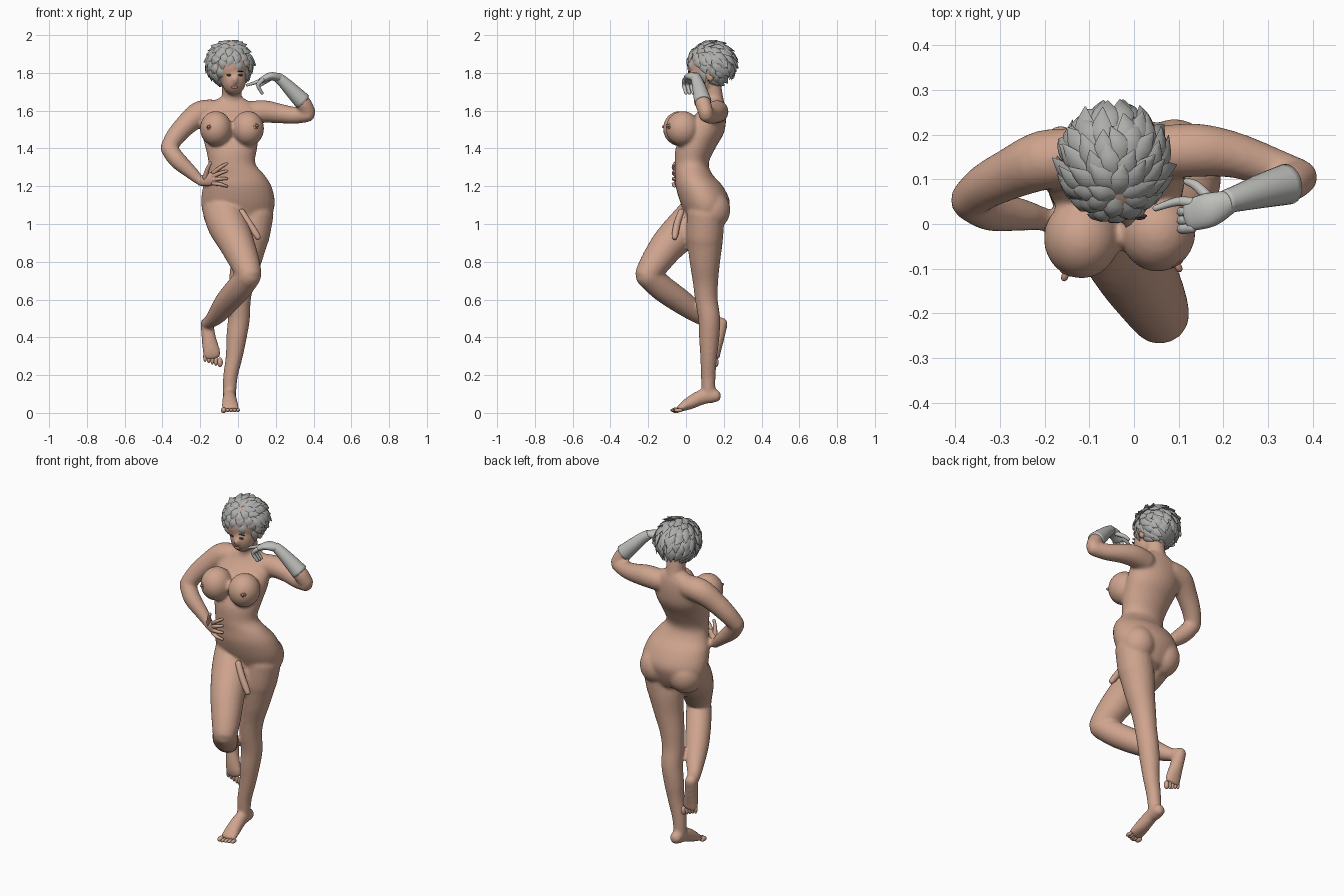
import bpy, bmesh, math, random
from mathutils import Vector, Matrix

random.seed(4)

def material(name, r, g, b):
    m = bpy.data.materials.new(name)
    m.diffuse_color = (r, g, b, 1)
    return m

SKIN = material("skin", .62, .37, .27)
HAIR = material("hair grey", .42, .42, .41)
GLOVE = material("glove grey", .52, .52, .50)
AREOLA = material("areola brown", .43, .23, .16)
LIP = material("lip pink", .48, .20, .17)
DARK = material("eye dark", .05, .04, .04)

def catmull(rows, n):
    """Smoothly subdivide rows of (x, y, z, a, b)."""
    p = [rows[0]] + list(rows) + [rows[-1]]
    out = []
    for i in range(1, len(p) - 2):
        for k in range(n):
            t = k / n
            out.append([.5 * (2*b + (c-a)*t + (2*a-5*b+4*c-d)*t*t + (3*b-a-3*c+d)*t**3)
                        for a, b, c, d in zip(p[i-1], p[i], p[i+1], p[i+2])])
    return out + [list(rows[-1])]

def loft(bm, rows, ref=(1, 0, 0), n=4, seg=20, flat=False, cap=.9):
    """Elliptical tube along rows of (x,y,z,a[,b]) with rounded ends."""
    rows = catmull([list(r) + [r[3]] * (5 - len(r)) for r in rows], n)
    ref, rings = Vector(ref), []
    pts = [Vector(r[:3]) for r in rows]
    m = len(rows)
    for i, r in enumerate(rows):
        t = (pts[min(i+1, m-1)] - pts[max(i-1, 0)]).normalized()
        if flat:
            t = Vector((0, 0, 1 if pts[-1].z > pts[0].z else -1))
        u = (ref - t * ref.dot(t)).normalized()
        v = t.cross(u)
        steps = [(0, 1)]
        arc = [(math.sin(q), math.cos(q)) for q in (.5, 1.0, 1.4)]
        if cap and i == 0:
            steps = [(-s, c) for s, c in reversed(arc)] + steps
        if cap and i == m - 1:
            steps = steps + arc
        for s, c in steps:
            o = pts[i] + t * s * cap * min(r[3], r[4])
            rings.append([bm.verts.new(o + u * r[3] * c * math.cos(2*math.pi*k/seg)
                                       + v * r[4] * c * math.sin(2*math.pi*k/seg)) for k in range(seg)])
    for A, B in zip(rings, rings[1:]):
        for k in range(seg):
            bm.faces.new((A[k], A[(k+1) % seg], B[(k+1) % seg], B[k]))
    bm.faces.new(rings[0][::-1])
    bm.faces.new(rings[-1])

def ball(bm, c, r, axis=None, seg=24):
    """Ellipsoid; its local z can be aimed along axis."""
    rot = Vector(axis).to_track_quat('Z', 'Y').to_matrix().to_4x4() if axis else Matrix()
    bmesh.ops.create_uvsphere(bm, u_segments=seg, v_segments=seg * 2 // 3, radius=1,
                              matrix=Matrix.Translation(c) @ rot @ Matrix.Diagonal((*r, 1)))

def finish(bm, name, mat):
    bmesh.ops.recalc_face_normals(bm, faces=bm.faces)
    for f in bm.faces:
        f.smooth = True
    me = bpy.data.meshes.new(name)
    bm.to_mesh(me)
    bm.free()
    ob = bpy.data.objects.new(name, me)
    me.materials.append(mat)
    bpy.context.collection.objects.link(ob)
    return ob

# ---- body: overlapping volumes fused into one smooth skin
bm = bmesh.new()
loft(bm, [(.01, .105, .99, .14, .085), (0, .108, 1.05, .182, .11), (0, .1, 1.12, .195, .132),
          (-.004, .07, 1.2, .181, .125), (-.012, .042, 1.26, .152, .1), (-.032, .03, 1.32, .124, .09),
          (-.035, .05, 1.4, .136, .105), (-.04, .09, 1.48, .152, .11), (-.045, .117, 1.55, .16, .095),
          (-.045, .145, 1.615, .15, .065), (-.035, .15, 1.66, .075, .048)], seg=32, flat=True, cap=.3)
loft(bm, [(-.035, .15, 1.6, .062), (-.033, .145, 1.67, .052), (-.033, .125, 1.78, .054)])
# head, jaw, nose, ears
ball(bm, (-.04, .115, 1.84), (.1, .11, .115))
ball(bm, (-.022, .078, 1.768), (.067, .072, .086))
ball(bm, (-.014, .004, 1.762), (.011, .014, .02))
for ex, ax in ((.055, 1), (-.125, -1)):
    ball(bm, (ex, .13, 1.785), (.012, .022, .035))
# breasts and buttocks
BREASTS = [((-.117, -.032, 1.505), (-.4, -.91, .1)), ((.053, -.017, 1.505), (.5, -.86, .16))]
for c, d in BREASTS:
    ball(bm, c, (.085, .09, .093))
ball(bm, (.09, .135, 1.075), (.095, .1, .105))
ball(bm, (-.09, .125, 1.06), (.095, .1, .105))
# standing leg
loft(bm, [(.09, .105, 1.06, .1), (.072, .1, .95, .098), (.06, .1, .9, .094), (.042, .1, .8, .081),
          (.02, .103, .7, .068), (.008, .108, .6, .06), (.005, .123, .5, .058), (-.008, .123, .4, .054),
          (-.02, .12, .3, .045), (-.039, .118, .2, .039), (-.045, .12, .12, .036), (-.045, .13, .08, .033)])
loft(bm, [(-.043, .155, .09, .034, .034), (-.045, .09, .085, .035, .04), (-.043, .02, .052, .042, .034),
          (-.04, -.03, .025, .046, .02)])
# raised leg, bent at the knee
loft(bm, [(-.085, .1, 1.09, .107), (-.055, .02, 1.0, .108), (-.008, -.085, .9, .094),
          (.035, -.16, .8, .08), (.058, -.203, .735, .068)])
loft(bm, [(.058, -.203, .73, .067), (.005, -.125, .66, .069), (-.06, -.02, .585, .064),
          (-.11, .07, .52, .05), (-.145, .13, .485, .037), (-.16, .165, .475, .035)], ref=(0, 0, 1))
loft(bm, [(-.165, .185, .475, .034, .036), (-.155, .17, .4, .038, .034), (-.142, .16, .33, .046, .026),
          (-.137, .16, .3, .046, .02)])
# hand-on-hip arm
loft(bm, [(-.12, .15, 1.595, .064), (-.2, .143, 1.585, .067), (-.27, .115, 1.53, .058),
          (-.33, .085, 1.465, .051), (-.367, .055, 1.405, .044)], ref=(0, 1, 0))
loft(bm, [(-.367, .052, 1.4, .044), (-.32, .03, 1.338, .046), (-.25, .02, 1.275, .036),
          (-.2, .01, 1.23, .026), (-.175, -.005, 1.228, .025)], ref=(0, 1, 0))
# raised arm
loft(bm, [(.06, .16, 1.59, .06), (.14, .165, 1.595, .06), (.22, .155, 1.585, .052),
          (.3, .13, 1.575, .045), (.37, .105, 1.58, .04)], ref=(0, 1, 0))
loft(bm, [(.373, .105, 1.59, .039), (.345, .09, 1.64, .042), (.3, .077, 1.69, .034)], ref=(0, 1, 0))
body = finish(bm, "body", SKIN)
rm = body.modifiers.new("fuse", 'REMESH')
rm.mode, rm.voxel_size, rm.use_smooth_shade = 'VOXEL', .009, True
sm = body.modifiers.new("soften", 'SMOOTH')
sm.factor, sm.iterations = .5, 5

# ---- toes of both feet
bm = bmesh.new()
for i in range(5):
    r = .015 if i == 0 else .0105
    ball(bm, (-.072 + .018 * i - (.004 if i == 0 else 0), -.058 + .006 * abs(i - 1), .014), (r, .024, r), seg=12)
    ball(bm, (-.098 - .019 * i + (.003 if i == 0 else 0), .158, .268 + .007 * i), (r, r, .026), seg=12)
finish(bm, "toes", SKIN)

# ---- hand on hip
bm = bmesh.new()
loft(bm, [(-.2, .01, 1.228, .026, .024), (-.16, -.02, 1.235, .034, .018), (-.12, -.05, 1.245, .034, .013)],
     ref=(0, 0, 1))
for i in range(4):
    z = 1.272 - .019 * i
    tip = 1.32 - .04 * i
    loft(bm, [(-.13, -.048, z, .011), (-.095, -.066, (z + tip) / 2 + .003, .01), (-.06, -.06, tip, .007)],
         ref=(0, 0, 1), seg=10)
loft(bm, [(-.175, -.02, 1.245, .014), (-.162, -.04, 1.29, .011), (-.145, -.055, 1.325, .008)], seg=10)
finish(bm, "hip_hand", SKIN)

# ---- gloved forearm and hand
bm = bmesh.new()
loft(bm, [(.343, .089, 1.648, .046), (.29, .075, 1.702, .039), (.24, .06, 1.752, .031),
          (.205, .05, 1.78, .026)], ref=(0, 1, 0), cap=.1)
loft(bm, [(.215, .05, 1.775, .026, .023), (.17, .032, 1.782, .038, .021), (.125, .02, 1.76, .036, .016)],
     ref=(0, 1, 0))
for i in range(3):
    y = -.008 + .019 * i
    loft(bm, [(.13, y, 1.763, .012), (.106, y - .003, 1.735, .011), (.128, y + .008, 1.692, .008)],
         ref=(0, 1, 0), seg=10)
loft(bm, [(.13, .048, 1.765, .012), (.095, .05, 1.75, .01), (.048, .035, 1.735, .007)], ref=(0, 1, 0), seg=10)
loft(bm, [(.17, .055, 1.77, .013), (.14, .085, 1.75, .011), (.118, .095, 1.735, .008)], ref=(0, 0, 1), seg=10)
finish(bm, "gloved_hand", GLOVE)

# ---- chest and groin details
bm = bmesh.new()
for c, d in BREASTS:
    d = Vector(d).normalized()
    ball(bm, Vector(c) + d * .085, (.016, .016, .005), d, 16)
    ball(bm, Vector(c) + d * .093, (.008, .008, .012), d, 12)
finish(bm, "chest_details", AREOLA)
bm = bmesh.new()
loft(bm, [(.02, -.025, 1.065, .017), (.055, -.045, 1.01, .018), (.09, -.056, .955, .018),
          (.106, -.06, .93, .015)], seg=14)
ball(bm, (.025, -.015, 1.02), (.024, .022, .028), seg=16)
finish(bm, "groin_details", SKIN)

# ---- face details
bm = bmesh.new()
for x in (-.047, .012):
    ball(bm, (x, .014, 1.788), (.014, .005, .006), seg=12)
    ball(bm, (x, .018, 1.808), (.018, .005, .003), seg=12)
finish(bm, "eyes_and_brows", DARK)
bm = bmesh.new()
ball(bm, (-.018, .016, 1.724), (.02, .007, .0075), seg=14)
finish(bm, "lips", LIP)

# ---- hair: cap plus layered leaf-shaped locks flowing away from the forehead
bm = bmesh.new()
C, R = Vector((-.045, .135, 1.848)), Vector((.112, .118, .11))
ball(bm, C, R)
pole = Vector((.1, -.6, .8)).normalized()
e1 = pole.cross(Vector((1, 0, 0))).normalized()
e2 = pole.cross(e1)

def on_head(theta, phi, s):
    d = pole * math.cos(theta) + (e1 * math.cos(phi) + e2 * math.sin(phi)) * math.sin(theta)
    return C + Vector((d.x * R.x, d.y * R.y, d.z * R.z)) * s

for ring, (deg, count) in enumerate(((4, 9), (22, 13), (42, 17), (62, 20), (82, 20), (102, 18), (122, 13))):
    for k in range(count):
        phi = 2 * math.pi * (k + .5 * (ring % 2)) / count + random.uniform(-.12, .12)
        th = math.radians(deg + random.uniform(-4, 4))
        sweep = math.radians(random.uniform(32, 42))
        twist = random.uniform(-.12, .12)
        tip = on_head(th + sweep, phi + twist, 1.1)
        front = tip.y < .09
        if (front and abs(tip.x + .025) < .065 and tip.z < 1.795) or tip.z < 1.715:
            continue
        lift = 1.09 if front else random.uniform(1.14, 1.26)
        P = [on_head(th, phi, .98), on_head(th + sweep * .5, phi, 1.07), on_head(th + sweep, phi + twist, lift)]
        side = (P[1] - P[0]).cross(P[1] - C)
        loft(bm, [(*P[0], .013, .006), (*P[1], .024, .009), (*P[2], .0015, .001)],
             ref=side, n=3, seg=6, cap=0)
hair = finish(bm, "hair", HAIR)
bpy.context.view_layer.objects.active = hair
hair.select_set(True)
bpy.ops.object.shade_smooth_by_angle(angle=math.radians(40))
